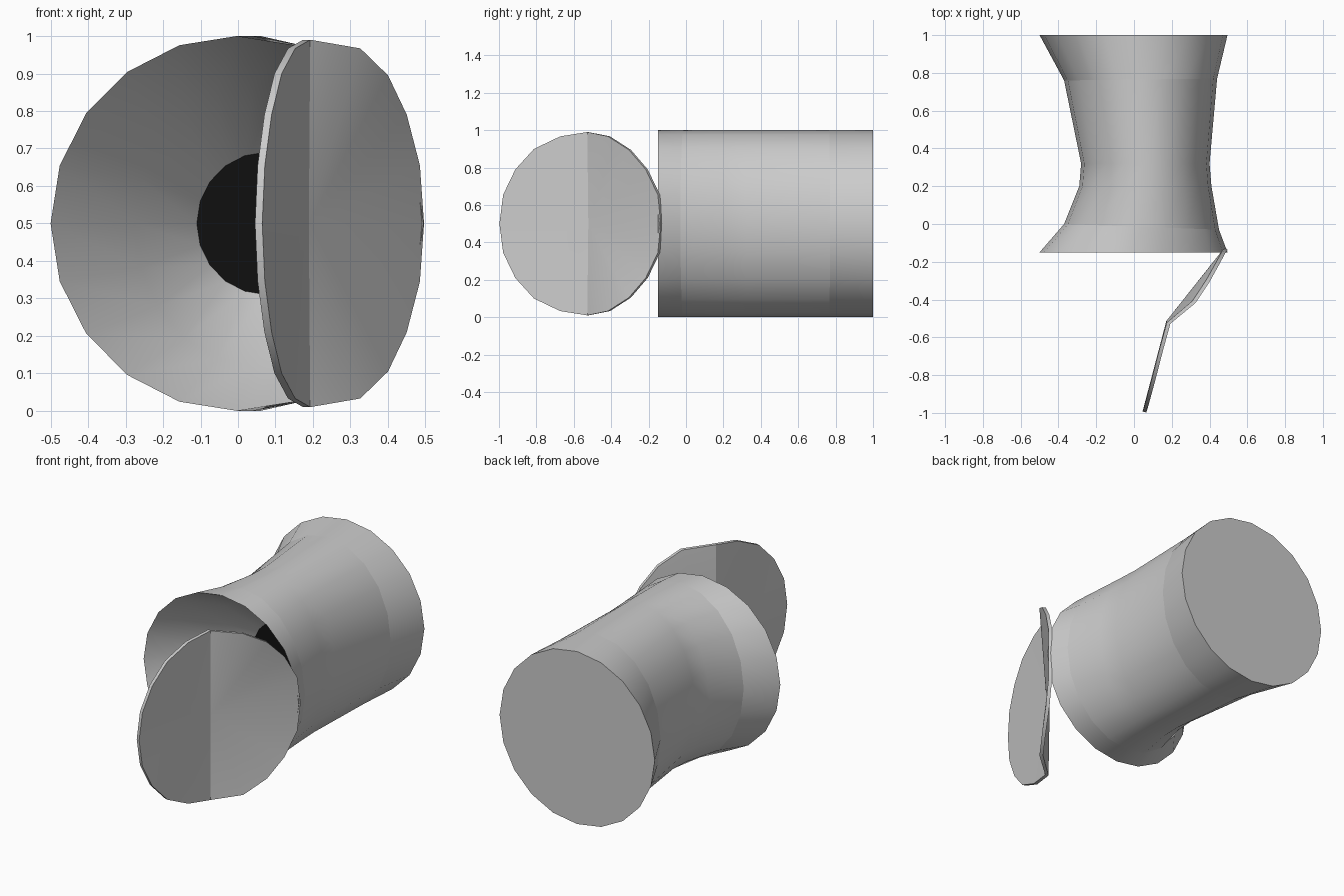
import bpy, bmesh
from math import sin, cos, pi
from mathutils import Vector

if "Cube" in bpy.data.objects:
    bpy.data.objects.remove(bpy.data.objects["Cube"])

N = 20


def ring(bm, xl, yl, xr, yr, rz):
    """Elliptical ring spanning (xl, yl) to (xr, yr), centred at z = 0.5."""
    out = []
    for i in range(N):
        a = 2 * pi * i / N
        t = (cos(a) + 1) / 2
        out.append(bm.verts.new((xl + (xr - xl) * t, yl + (yr - yl) * t, 0.5 + rz * sin(a))))
    return out


def bridge(bm, a, b):
    for i in range(N):
        j = (i + 1) % N
        bm.faces.new((a[i], a[j], b[j], b[i]))


def sharpen(bm, r):
    for i in range(N):
        e = bm.edges.get((r[i], r[(i + 1) % N]))
        if e:
            e.smooth = False


def finish(bm, name):
    bmesh.ops.recalc_face_normals(bm, faces=bm.faces)
    me = bpy.data.meshes.new(name)
    bm.to_mesh(me)
    bm.free()
    ob = bpy.data.objects.new(name, me)
    bpy.context.collection.objects.link(ob)
    return ob


# Waisted barrel: outer skin from back to mouth, then the inner funnel
sections = [
    (-0.50, 1.00, 0.495, 1.00, 0.5),
    (-0.37, 0.76, 0.44, 0.77, 0.5),
    (-0.28, 0.32, 0.40, 0.32, 0.5),
    (-0.29, 0.20, 0.41, 0.20, 0.5),
    (-0.37, 0.00, 0.45, -0.03, 0.5),
    (-0.50, -0.15, 0.495, -0.15, 0.5),
    (-0.275, 0.09, 0.36, 0.09, 0.38),
    (-0.11, 0.30, 0.26, 0.30, 0.19),
]
bm = bmesh.new()
rings = [ring(bm, *s) for s in sections]
for a, b in zip(rings, rings[1:]):
    bridge(bm, a, b)
bm.faces.new(rings[0])
hole = bm.faces.new(rings[-1])
hole.material_index = 1
for f in bm.faces:
    f.smooth = True
for k in (0, 1, 4, 5, 7):
    sharpen(bm, rings[k])
barrel = finish(bm, "barrel")

grey = bpy.data.materials.new("grey")
grey.diffuse_color = (0.8, 0.8, 0.8, 1)
grey.use_nodes = True
grey.node_tree.nodes["Principled BSDF"].inputs["Base Color"].default_value = grey.diffuse_color
black = bpy.data.materials.new("black")
black.diffuse_color = (0.005, 0.005, 0.005, 1)
black.use_nodes = True
black.node_tree.nodes["Principled BSDF"].inputs["Base Color"].default_value = black.diffuse_color
barrel.data.materials.append(grey)
barrel.data.materials.append(black)

# Folded round lid, hinged at the right side of the mouth: half outline (x, y, z above centre)
half = [(0.055, -0.995, 0), (0.062, -0.975, 0.155), (0.08, -0.91, 0.29),
        (0.107, -0.81, 0.40), (0.143, -0.67, 0.467), (0.183, -0.525, 0.49),
        (0.318, -0.412, 0.467), (0.392, -0.30, 0.395), (0.442, -0.21, 0.29),
        (0.477, -0.145, 0.155), (0.488, -0.13, 0)]
outline = half + [(x, y, -z) for x, y, z in half[-2:0:-1]]
bm = bmesh.new()
layers = []
for side in (1, -1):
    vs = []
    for x, y, z in outline:
        n = Vector((0.965, -0.264, 0)) if y < -0.5 else Vector((0.83, -0.56, 0))
        vs.append(bm.verts.new(Vector((x, y, 0.5 + z)) + n * 0.010 * side))
    c = bm.verts.new(Vector((0.18, -0.518, 0.5)) + Vector((0.9, -0.43, 0)) * 0.010 * side)
    for i in range(N):
        bm.faces.new((vs[i], vs[(i + 1) % N], c))
    layers.append(vs)
bridge(bm, *layers)
lid = finish(bm, "lid")
bpy.context.view_layer.objects.active = lid
lid.select_set(True)
bpy.ops.object.shade_smooth_by_angle(angle=0.6)
